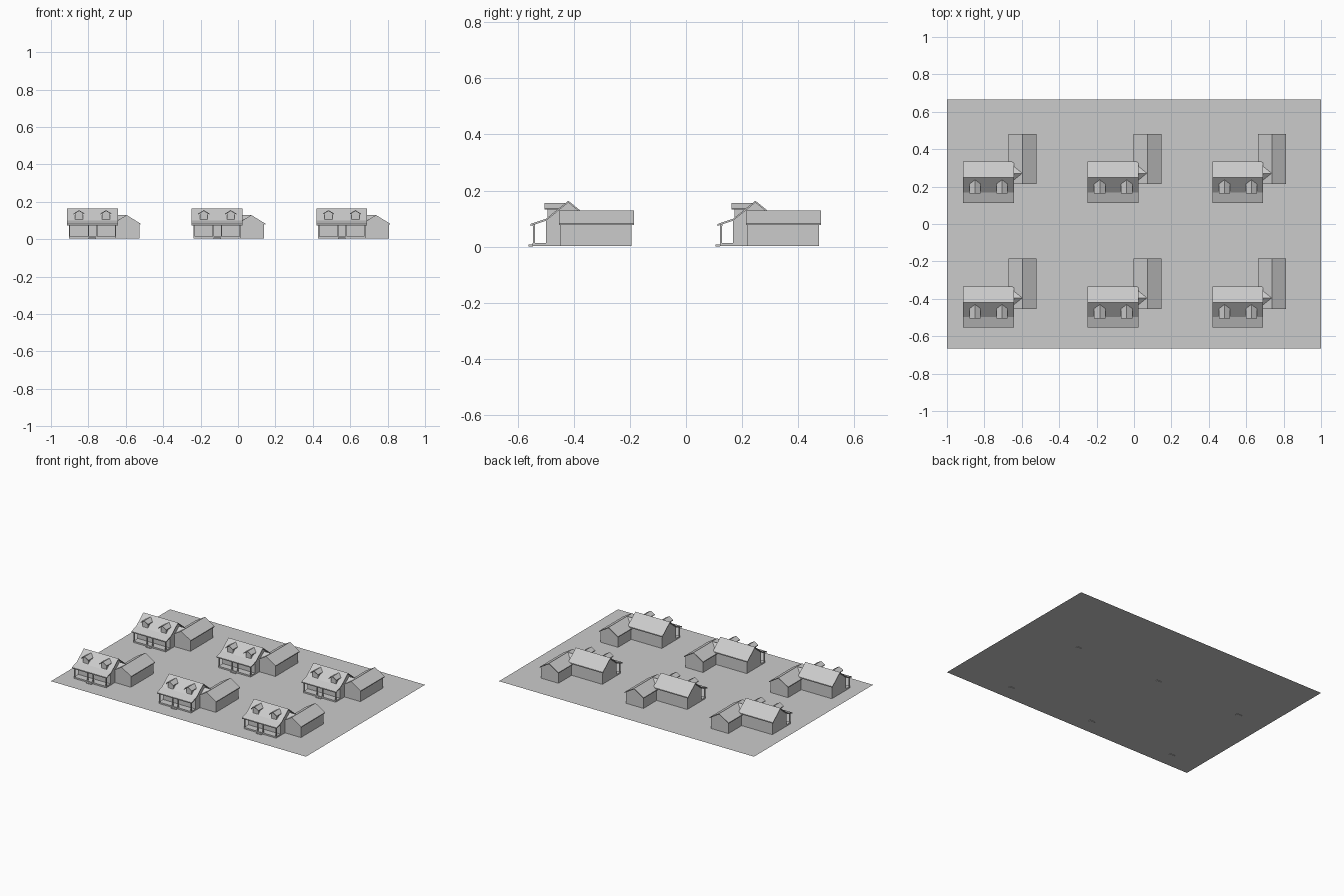
import bpy, bmesh

cube = bpy.data.objects.get("Cube")
if cube:
    bpy.data.objects.remove(cube)

grey = bpy.data.materials.new("plain_grey")
grey.use_nodes = True
colour = (0.6, 0.6, 0.6, 1)
grey.diffuse_color = colour
grey.node_tree.nodes["Principled BSDF"].inputs["Base Color"].default_value = colour

PITCH = 2 / 3
LOTS = [((col - 1) * PITCH, (row - 0.5) * PITCH) for row in range(2) for col in range(3)]
GROUND = 0.003


def place(name, bm, lots=LOTS):
    """Turn a bmesh into one shared mesh and set a copy on every lot."""
    bmesh.ops.recalc_face_normals(bm, faces=bm.faces)
    mesh = bpy.data.meshes.new(name)
    bm.to_mesh(mesh)
    bm.free()
    mesh.materials.append(grey)
    for i, (x, y) in enumerate(lots):
        obj = bpy.data.objects.new(f"{name}_{i + 1}", mesh)
        obj.location = (x, y, 0)
        bpy.context.collection.objects.link(obj)


def prism(bm, profile, lo, hi, axis="x"):
    """Extrude a (side, z) outline along x or y from lo to hi."""
    def point(t, s, z):
        return (t, s, z) if axis == "x" else (s, t, z)
    face = bm.faces.new([bm.verts.new(point(lo, s, z)) for s, z in profile])
    new = bmesh.ops.extrude_face_region(bm, geom=[face])["geom"]
    move = (hi - lo, 0, 0) if axis == "x" else (0, hi - lo, 0)
    bmesh.ops.translate(bm, vec=move, verts=[v for v in new if isinstance(v, bmesh.types.BMVert)])


def box(bm, x0, x1, y0, y1, z0, z1):
    prism(bm, [(y0, z0), (y1, z0), (y1, z1), (y0, z1)], x0, x1)


def slab(line, thick):
    """Give a roof line some thickness downwards."""
    return line + [(s, z - thick) for s, z in reversed(line)]


# Ground sheet
bm = bmesh.new()
corners = [(-1, -PITCH), (1, -PITCH), (1, PITCH), (-1, PITCH)]
bm.faces.new([bm.verts.new((x, y, GROUND)) for x, y in corners])
place("ground", bm, [(0, 0)])

# House walls with gable ends
bm = bmesh.new()
prism(bm, [(-0.165, GROUND), (-0.008, GROUND), (-0.008, 0.094),
           (-0.086, 0.158), (-0.165, 0.094)], -0.238, 0.015)
place("house_walls", bm)

# Main roof running on over the porch
bm = bmesh.new()
prism(bm, slab([(-0.221, 0.081), (-0.165, 0.1), (-0.086, 0.164), (0.0, 0.094)], 0.007), -0.248, 0.024)
place("house_roof", bm)

# Porch floor, posts, beam and step
bm = bmesh.new()
box(bm, -0.238, 0.015, -0.213, -0.165, GROUND, 0.013)
place("porch_floor", bm)

bm = bmesh.new()
for x in (-0.238, -0.136, -0.092, 0.008):
    box(bm, x, x + 0.007, -0.212, -0.205, 0.013, 0.08)
place("porch_posts", bm)

bm = bmesh.new()
box(bm, -0.238, 0.015, -0.213, -0.204, 0.073, 0.08)
place("porch_beam", bm)

bm = bmesh.new()
box(bm, -0.132, -0.092, -0.228, -0.212, 0, 0.008)
place("front_step", bm)

# Pair of dormers on the front slope
walls, roofs = bmesh.new(), bmesh.new()
for x in (-0.183, -0.039):
    prism(walls, [(x - 0.021, 0.1), (x + 0.021, 0.1), (x + 0.021, 0.138),
                  (x, 0.151), (x - 0.021, 0.138)], -0.16, -0.09, "y")
    prism(roofs, slab([(x - 0.03, 0.137), (x, 0.155), (x + 0.03, 0.137)], 0.005), -0.171, -0.088, "y")
place("dormer_walls", walls)
place("dormer_roofs", roofs)

# Garage walls and roof
bm = bmesh.new()
prism(bm, [(0.002, GROUND), (0.14, GROUND), (0.14, 0.082), (0.071, 0.124), (0.002, 0.082)],
      -0.114, 0.14, "y")
place("garage_walls", bm)

bm = bmesh.new()
prism(bm, slab([(-0.004, 0.083), (0.071, 0.129), (0.146, 0.083)], 0.006), -0.12, 0.148, "y")
place("garage_roof", bm)

# Small cross gable joining the garage to the house
bm = bmesh.new()
prism(bm, [(-0.104, 0.096), (-0.062, 0.128), (-0.02, 0.096)], 0.0, 0.071)
place("link_roof", bm)
